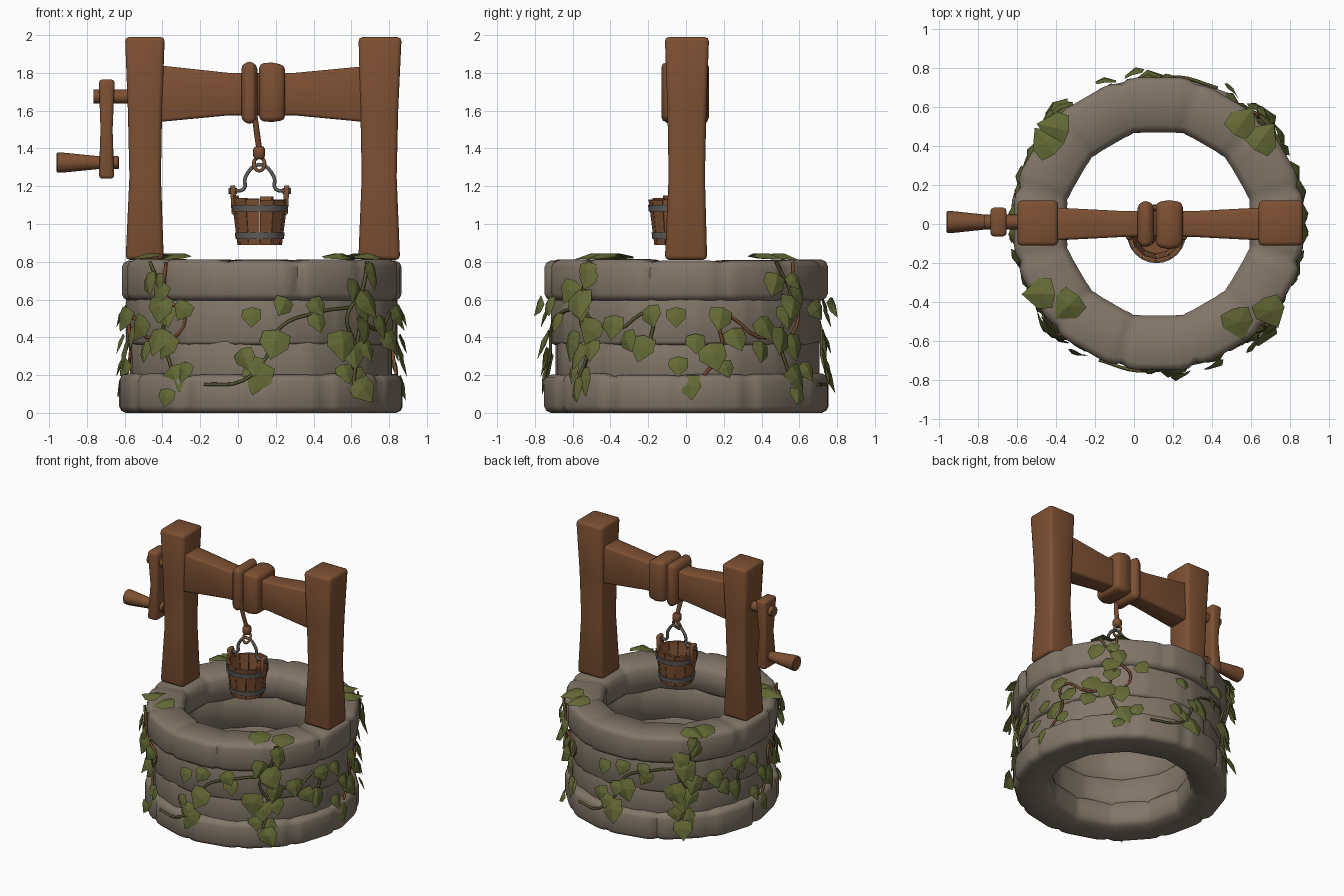
import bpy, bmesh, math, random
from mathutils import Vector, Matrix

if "Cube" in bpy.data.objects:
    bpy.data.objects.remove(bpy.data.objects["Cube"])

random.seed(4)
CX = 0.125  # centre of the stone ring


def material(name, rgb):
    m = bpy.data.materials.new(name)
    m.diffuse_color = (*rgb, 1)
    m.use_nodes = True
    m.node_tree.nodes["Principled BSDF"].inputs["Base Color"].default_value = m.diffuse_color
    return m


STONE = material("stone", (0.225, 0.182, 0.140))
WOOD = material("wood", (0.205, 0.080, 0.032))
LEAF = material("leaf green", (0.125, 0.142, 0.036))
STEM = material("vine green", (0.095, 0.090, 0.030))
TWIG = material("vine brown", (0.19, 0.070, 0.030))
METAL = material("dull metal", (0.120, 0.112, 0.102))


def finish(name, bm, mat, angle=40):
    bmesh.ops.recalc_face_normals(bm, faces=bm.faces[:])
    me = bpy.data.meshes.new(name)
    bm.to_mesh(me)
    bm.free()
    me.materials.append(mat)
    ob = bpy.data.objects.new(name, me)
    bpy.context.collection.objects.link(ob)
    bpy.ops.object.select_all(action='DESELECT')
    ob.select_set(True)
    bpy.context.view_layer.objects.active = ob
    if angle:
        bpy.ops.object.shade_smooth_by_angle(angle=math.radians(angle))
    return ob


def skin(bm, loops, closed=False):
    """Bridge equal loops of points; cap the ends unless closed."""
    rows = [[bm.verts.new(p) for p in lp] for lp in loops]
    n = len(rows[0])
    for i in range(len(rows) - (0 if closed else 1)):
        a, b = rows[i], rows[(i + 1) % len(rows)]
        for j in range(n):
            bm.faces.new((a[j], a[(j + 1) % n], b[(j + 1) % n], b[j]))
    if not closed:
        bm.faces.new(rows[0])
        bm.faces.new(rows[-1][::-1])


def timber(name, axis, sections, bevel, mat=WOOD):
    """Box-section beam; each section is (position, lo1, hi1, lo2, hi2)."""
    bm = bmesh.new()
    loops = []
    for p, a, b, c, d in sections:
        quad = [(a, c), (b, c), (b, d), (a, d)]
        loops.append([(p, u, v) if axis == 'x' else (u, v, p) for u, v in quad])
    skin(bm, loops)
    bmesh.ops.recalc_face_normals(bm, faces=bm.faces[:])
    edges = [e for e in bm.edges if e.calc_face_angle(0) > 0.7]
    bmesh.ops.bevel(bm, geom=edges, offset=bevel, segments=2, profile=0.5, affect='EDGES')
    return finish(name, bm, mat, 50)


def spindle(name, axis, sections, centre, sides, mat):
    """Round part; each section is (position along axis, radius)."""
    bm = bmesh.new()
    loops = []
    for p, r in sections:
        ring = [(r * math.cos(t), r * math.sin(t))
                for t in (2 * math.pi * k / sides for k in range(sides))]
        loops.append([(p, centre[0] + u, centre[1] + v) if axis == 'x'
                      else (centre[0] + u, centre[1] + v, p) for u, v in ring])
    skin(bm, loops)
    return finish(name, bm, mat)


def tube(name, pts, radius, mat):
    cu = bpy.data.curves.new(name, 'CURVE')
    cu.dimensions = '3D'
    cu.bevel_depth, cu.bevel_resolution, cu.resolution_u = radius, 1, 4
    cu.use_fill_caps = True
    sp = cu.splines.new('BEZIER')
    sp.bezier_points.add(len(pts) - 1)
    for bp, p in zip(sp.bezier_points, pts):
        bp.co = p
        bp.handle_left_type = bp.handle_right_type = 'AUTO'
    cu.materials.append(mat)
    ob = bpy.data.objects.new(name, cu)
    bpy.context.collection.objects.link(ob)
    bpy.ops.object.select_all(action='DESELECT')
    ob.select_set(True)
    bpy.context.view_layer.objects.active = ob
    bpy.ops.object.convert(target='MESH')


# Stone courses: a ring of columns pinched at every joint
def stone_ring(name, z0, z1, ri, ro, b, groove, shift, jitter):
    bm = bmesh.new()
    loops = []
    for k in range(12):
        r = ro + random.uniform(-jitter, jitter)
        top = z1 + random.uniform(-jitter, jitter) * 0.6
        for frac, g in ((0, groove), (0.10, groove * 0.25), (0.22, 0), (0.78, 0), (0.90, groove * 0.25)):
            t = math.radians(30 * (k - 0.5 + shift + frac))
            o, i, h = r - g, ri + g * 0.4, top - g * 0.4
            # the outer face of every stone stays almost straight
            if frac in (0.22, 0.78):
                o -= 0.004
            prof = [(o - b * .3, z0 + b * .35), (o, z0 + b), (o, h - b), (o - b * .3, h - b * .35),
                    (o - b, h), (i + b, h), (i, h - b), (i, z0 + b), (i + b, z0), (o - b, z0)]
            loops.append([(CX + q * math.cos(t), q * math.sin(t), z) for q, z in prof])
    skin(bm, loops, closed=True)
    finish(name, bm, STONE, 50)


stone_ring("rim_stones", 0.595, 0.81, 0.475, 0.757, 0.035, 0.022, 0, 0.007)
stone_ring("upper_wall_stones", 0.36, 0.64, 0.50, 0.715, 0.02, 0.008, 0.5, 0.008)
stone_ring("lower_wall_stones", 0.14, 0.39, 0.50, 0.705, 0.02, 0.008, 0.1, 0.008)
stone_ring("base_stones", 0.0, 0.205, 0.49, 0.757, 0.035, 0.022, 0.4, 0.007)

# Posts, crossbeam and the rope wound on it
timber("left_post", 'z', [(0.81, -.595, -.393, -.112, .112), (1.25, -.575, -.408, -.092, .100),
                          (1.6, -.583, -.402, -.098, .108), (1.99, -.598, -.388, -.112, .122)], 0.022)
timber("right_post", 'z', [(0.81, .637, .858, -.112, .112), (1.25, .655, .840, -.092, .100),
                           (1.6, .648, .848, -.098, .108), (1.99, .638, .866, -.112, .122)], 0.022)
timber("crossbeam", 'x', [(-.42, -.085, .085, 1.54, 1.84), (-.05, -.066, .066, 1.575, 1.80),
                          (.3, -.066, .066, 1.575, 1.80), (.67, -.085, .085, 1.54, 1.835)], 0.015)
timber("rope_coil_left", 'x', [(.018, -.105, .105, 1.545, 1.845), (.06, -.122, .118, 1.53, 1.86),
                               (.102, -.105, .105, 1.545, 1.845)], 0.025)
timber("rope_coil_right", 'x', [(.112, -.115, .112, 1.545, 1.85), (.18, -.130, .122, 1.54, 1.855),
                                (.25, -.115, .112, 1.55, 1.84)], 0.025)

# Crank
spindle("crank_axle", 'x', [(-.765, .038), (-.55, .038)], (.01, 1.675), 10, WOOD)
timber("crank_arm", 'z', [(1.24, -.737, -.655, -.065, .085), (1.5, -.728, -.664, -.045, .065),
                          (1.765, -.737, -.652, -.065, .085)], 0.018)
spindle("crank_handle", 'x', [(-.96, .050), (-.955, .056), (-.93, .056), (-.74, .036), (-.635, .036),
                              (-.63, .03)], (.01, 1.325), 10, WOOD)

# Bucket: separate staves, floor, hoops, ears and handle
BX, BY = 0.115, -0.05
bm = bmesh.new()
for k in range(12):
    top = 1.14 + random.uniform(-0.015, 0.012)
    loops = []
    for z, r in ((0.89, .118), (top, .148)):
        a0, a1 = (2 * math.pi * (k + f) / 12 for f in (0.02, 0.98))
        loops.append([(BX + q * math.cos(a), BY + q * math.sin(a), z)
                      for q, a in ((r, a0), (r, a1), (r - .02, a1), (r - .02, a0))])
    skin(bm, loops)
finish("bucket_staves", bm, WOOD, 25)
spindle("bucket_floor", 'z', [(.895, .108), (.925, .108)], (BX, BY), 12, WOOD)
for nm, z, r in (("lower_hoop", .937, .128), ("upper_hoop", 1.083, .147)):
    bm = bmesh.new()
    skin(bm, [[(BX + q * math.cos(t), BY + q * math.sin(t), h)
               for q, h in ((r - .012, z - .017), (r, z - .017), (r + .004, z + .017), (r - .01, z + .017))]
              for t in (2 * math.pi * k / 24 for k in range(24))], closed=True)
    finish(nm, bm, METAL)
for nm, s in (("left_ear", -1), ("right_ear", 1)):
    x = BX + s * 0.143
    timber(nm, 'z', [(1.05, x - .014 - s * .008, x + .014 - s * .008, BY - .035, BY + .035),
                     (1.205, x - .014, x + .014, BY - .028, BY + .028)], 0.008)
    spindle(nm + "_pin", 'x', [(x - .022, .016), (x + .022, .016)], (BY, 1.175), 8, METAL)
tube("bucket_handle", [(BX - .135, BY, 1.175), (BX - .085, BY, 1.185), (BX - .075, BY, 1.25), (BX, BY, 1.315),
                       (BX + .075, BY, 1.25), (BX + .085, BY, 1.185), (BX + .135, BY, 1.175)], 0.011, METAL)

# Hanging rope with its knot and loop
tube("rope", [(.085, -.09, 1.60), (.095, -.08, 1.52), (.115, BY, 1.38)], 0.016, WOOD)
spindle("rope_knot", 'z', [(1.345, .022), (1.36, .032), (1.395, .032), (1.41, .022)], (.112, BY), 8, WOOD)
tube("rope_loop", [(.112 + .028 * math.cos(t), BY + .018 * math.sin(t), 1.318 + .036 * math.sin(t))
                   for t in (math.radians(90 + 45 * k) for k in range(9))], 0.010, WOOD)


# Ivy: leaves and stems placed by (offset across the side, height)
def on_wall(turn, off, z, lift):
    r = (0.752 if z > 0.58 or z < 0.2 else 0.712) + lift
    t = turn + math.asin(max(-.97, min(.97, off / 0.75)))
    return Vector((CX + r * math.cos(t), r * math.sin(t), z)), t


def add_leaf(bm, base, along, normal, size):
    along = along.normalized()
    side = along.cross(normal).normalized()
    up = side.cross(along)
    pts = [(0, 0, 0), (.52, .12, -.10), (.55, .55, -.13), (0, 1.15, -.12),
           (-.50, .60, -.13), (-.48, .10, -.10), (0, .5, .04)]
    v = [bm.verts.new(base + (side * a + along * b + up * c) * size) for a, b, c in pts]
    for k in range(6):
        bm.faces.new((v[k], v[(k + 1) % 6], v[6]))


FRONT = [(-.53, .74, .09), (-.51, .62, .13), (-.38, .59, .10), (-.54, .45, .14), (-.40, .27, .10),
         (-.48, .13, .09), (-.11, .34, .11), (.0, .27, .16), (.09, .44, .15), (.13, .61, .10),
         (.26, .61, .10), (.29, .53, .10), (.43, .44, .15), (.51, .65, .15), (.57, .76, .10),
         (.55, .39, .11), (.44, .26, .10), (.49, .18, .13)]
SIDE = [(-.57, .70, .12), (-.50, .80, .10), (-.55, .60, .11), (-.49, .50, .13), (-.57, .37, .13),
        (-.57, .23, .14), (-.39, .52, .12), (-.33, .43, .11), (-.22, .41, .13), (-.20, .57, .11),
        (.20, .56, .12), (.25, .45, .12), (.13, .37, .14), (.40, .51, .13), (.41, .38, .11),
        (.01, .20, .12), (.20, .28, .09), (.47, .74, .12), (.56, .69, .11), (.54, .57, .12),
        (.57, .42, .13), (.57, .25, .14)]
FRONT_STEMS = [[(.55, .80), (.53, .66), (.47, .5), (.52, .35), (.48, .15)],
               [(.50, .56), (.3, .53), (.1, .45), (.03, .3), (-.1, .17), (-.3, .15)],
               [(-.5, .80), (-.5, .62), (-.42, .5), (-.52, .36)]]
SIDE_STEMS = [[(-.5, .8), (-.54, .6), (-.52, .45), (-.57, .2)], [(-.53, .5), (-.38, .44), (-.2, .52), (-.2, .36)],
              [(.47, .8), (.55, .6), (.52, .4), (.57, .2)], [(.54, .42), (.4, .4), (.2, .5), (.2, .33), (.1, .2)]]
bm = bmesh.new()
for turn, leaves, stems in ((-90, FRONT, FRONT_STEMS), (90, FRONT, FRONT_STEMS),
                            (0, SIDE, SIDE_STEMS), (180, SIDE, SIDE_STEMS)):
    turn = math.radians(turn)
    for off, z, size in leaves:
        base, t = on_wall(turn, off, z, 0.022)
        out = Vector((math.cos(t), math.sin(t), 0))
        tang = Vector((-out.y, out.x, 0))
        along = Vector((0, 0, -1)) + tang * random.uniform(-.6, .6) + out * random.uniform(.2, .5)
        add_leaf(bm, base, along, out + tang * random.uniform(-.3, .3), size)
    for n, st in enumerate(stems):
        brown = n == len(stems) - 1
        tube("vine_stem", [on_wall(turn, o, z, 0.008)[0] for o, z in st], 0.009, TWIG if brown else STEM)

# Leaves draped over the rim
for deg, r in ((38, .62), (50, .60), (134, .66), (146, .64), (222, .55), (312, .58), (325, .66), (214, .64)):
    t = math.radians(deg)
    out = Vector((math.cos(t), math.sin(t), 0))
    add_leaf(bm, Vector((CX, 0, 0.845)) + out * r, out + Vector((-out.y, out.x, 0)) * random.uniform(-.7, .7)
             + Vector((0, 0, -.1)), Vector((0, 0, 1)), 0.15)
# Side clusters standing off the wall at the four quarters
for deg in (0, 90, 180, 270):
    for dz, da in ((.56, -4), (.42, 4), (.30, -3)):
        t = math.radians(deg + da)
        out = Vector((math.cos(t), math.sin(t), 0))
        add_leaf(bm, Vector((CX, 0, dz)) + out * .735, out * .45 + Vector((0, 0, -1)), out, 0.10)
finish("ivy_leaves", bm, LEAF, 0)
